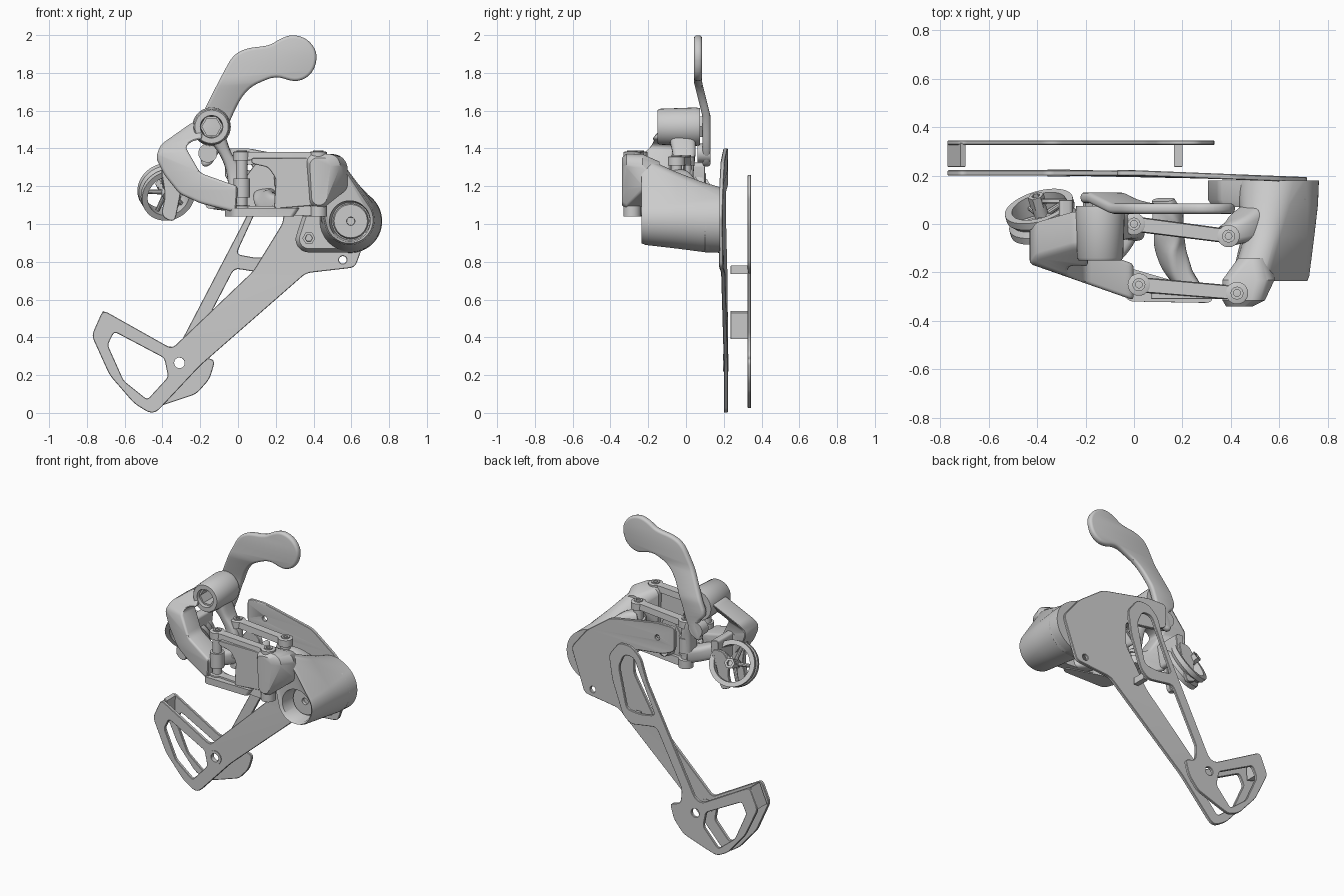
import bpy, bmesh, math
from mathutils import Vector, Matrix

if "Cube" in bpy.data.objects:
    bpy.data.objects.remove(bpy.data.objects["Cube"])

def finish(name, bm):
    bmesh.ops.remove_doubles(bm, verts=bm.verts, dist=1e-5)
    bmesh.ops.recalc_face_normals(bm, faces=bm.faces)
    me = bpy.data.meshes.new(name)
    bm.to_mesh(me)
    bm.free()
    ob = bpy.data.objects.new(name, me)
    bpy.context.collection.objects.link(ob)
    return ob

def rounded(pts, r, k=4):
    out, n = [], len(pts)
    for i in range(n):
        a, b, c = (Vector(pts[(i + j) % n]) for j in (-1, 0, 1))
        p = b + (a - b).normalized() * min(r, (a - b).length * .48)
        q = b + (c - b).normalized() * min(r, (c - b).length * .48)
        for j in range(k + 1):
            t = j / k
            out.append(p * (1 - t) ** 2 + b * 2 * t * (1 - t) + q * t * t)
    return out

def circle(x, z, r, n=20):
    return [(x + r * math.cos(2 * math.pi * i / n), z + r * math.sin(2 * math.pi * i / n)) for i in range(n)]

def plate(name, loops, y0, y1, bev=.003, bend=None):
    """Flat profile in x-z with holes, thick from y0 to y1."""
    cu = bpy.data.curves.new(name, 'CURVE')
    cu.dimensions, cu.fill_mode = '2D', 'BOTH'
    cu.extrude, cu.bevel_depth, cu.offset = (y1 - y0) / 2 - bev, bev, -bev
    cu.bevel_resolution = 2 if bev > .01 else 0
    for loop in loops:
        s = cu.splines.new('POLY')
        s.points.add(len(loop) - 1)
        for p, v in zip(s.points, loop):
            p.co = (v[0], v[1], 0, 1)
        s.use_cyclic_u = True
    tmp = bpy.data.objects.new("tmp", cu)
    bpy.context.collection.objects.link(tmp)
    dg = bpy.context.evaluated_depsgraph_get()
    me = bpy.data.meshes.new_from_object(tmp.evaluated_get(dg))
    bm = bmesh.new()
    bm.from_mesh(me)
    bpy.data.objects.remove(tmp)
    bpy.data.meshes.remove(me)
    bm.transform(Matrix.Translation((0, (y0 + y1) / 2, 0)) @ Matrix.Rotation(math.pi / 2, 4, 'X'))
    if bend:
        for v in bm.verts:
            v.co.y += bend(v.co)
    return finish(name, bm)

def loft(name, rings, closed=False):
    bm = bmesh.new()
    R = [[bm.verts.new(p) for p in ring] for ring in rings]
    n = len(R[0])
    for a, b in zip(R, R[1:] + ([R[0]] if closed else [])):
        for i in range(n):
            bm.faces.new((a[i], a[(i + 1) % n], b[(i + 1) % n], b[i]))
    if not closed:
        bm.faces.new(R[0])
        bm.faces.new(R[-1])
    return finish(name, bm)

def hull(name, levels, axis='y', n=48):
    """Loft of outlines, each the belt around a few circles, stacked along an axis."""
    rings = []
    for h, circles in levels:
        ring = []
        for i in range(n):
            d = Vector((math.cos(2 * math.pi * (i + .5) / n), math.sin(2 * math.pi * (i + .5) / n)))
            p = max((Vector(c[:2]) + d * c[2] for c in circles), key=d.dot)
            ring.append((p.x, h, p.y) if axis == 'y' else (p.x, p.y, h))
        rings.append(ring)
    return loft(name, rings)

def lathe(name, p, d, prof, n=32, closed=False):
    q = Vector(d).to_track_quat('Z', 'Y')
    rings = [[Vector(p) + q @ Vector((r * math.cos(2 * math.pi * i / n), r * math.sin(2 * math.pi * i / n), h))
              for i in range(n)] for h, r in prof]
    return loft(name, rings, closed)

def sweep(name, stations, n=24, k=6):
    """Tapered bar: stations are x, y, z, half width in x-z, half depth along y."""
    S = [Vector(s) for s in stations]
    S = [S[0] * 2 - S[1]] + S + [S[-1] * 2 - S[-2]]
    pts = []
    for i in range(1, len(S) - 2):
        a, b, c, d = S[i - 1:i + 3]
        for j in range(k + (i == len(S) - 3)):
            t = j / k
            pts.append(.5 * (2 * b + (c - a) * t + (2 * a - 5 * b + 4 * c - d) * t * t + (3 * b - a - 3 * c + d) * t ** 3))
    rings = []
    for i, s in enumerate(pts):
        t = Vector((pts[min(i + 1, len(pts) - 1)] - pts[max(i - 1, 0)])[:3]).normalized()
        u = t.cross(Vector((0, 1, 0))).normalized()
        v = u.cross(t)
        ring = []
        for j in range(n):
            c, w = math.cos(2 * math.pi * j / n), math.sin(2 * math.pi * j / n)
            ring.append(Vector(s[:3]) + u * s[3] * math.copysign(abs(c) ** .6, c) + v * s[4] * math.copysign(abs(w) ** .6, w))
        rings.append(ring)
    return loft(name, rings)

# Cage plates and the bridges between them
pulley_window = rounded([(-.655, .43), (-.69, .36), (-.605, .17), (-.48, .07), (-.37, .19), (-.39, .29)], .02)
pivot = circle(-.31, .265, .028)
plate("outer_cage", [rounded([(-.47, 0), (-.55, .05), (-.68, .2), (-.775, .41), (-.715, .545), (-.35, .34), (.08, .75),
      (.24, 1.01), (.24, 1.17), (.02, 1.2), (-.07, 1.24), (-.07, 1.4), (.06, 1.4), (.42, 1.33), (.6, 1.2), (.72, 1.05),
      (.62, .77), (.36, .74), (-.2, .25), (-.43, .005)], .03), pulley_window, pivot,
      circle(.555, .81, .02), circle(.06, 1.3, .016)], .2, .222, bend=lambda c: -max(0, c.x) * .04)
plate("inner_cage", [rounded([(-.47, .02), (-.55, .06), (-.68, .21), (-.775, .41), (-.715, .545), (-.36, .345), (-.31, .36),
      (.05, 1.05), (.1, 1.2), (.17, 1.26), (.26, 1.26), (.335, 1.16), (.31, 1.0), (.23, .78), (.17, .735), (-.02, .765),
      (-.21, .4), (-.2, .3), (-.12, .28), (-.15, .18), (-.22, .1), (-.4, .04)], .03), pulley_window, pivot,
      rounded([(-.01, .84), (.1, .82), (.2, .83), (.26, 1.1), (.22, 1.19), (.15, 1.19), (.1, 1.08)], .03)], .326, .345)
plate("cage_end_bridge", [[(-.77, .41), (-.715, .54), (-.695, .53), (-.7, .39)]], .235, .335)
plate("cage_mid_bridge", [[(.165, .735), (.2, .735), (.2, .78), (.165, .78)]], .235, .33)
lathe("pulley_bushing", (-.31, .195, .265), (0, 1, 0), [(0, .028), (0, .046), (.03, .046), (.03, .028)], closed=True)

# Hanger arm
plate("hanger", [rounded([(-.2, 1.56), (-.11, 1.74), (-.03, 1.89), (.04, 1.93), (.17, 1.945), (.22, 1.98), (.29, 2.005),
      (.37, 1.98), (.42, 1.91), (.41, 1.83), (.37, 1.775), (.3, 1.75), (.2, 1.785), (.07, 1.73), (.01, 1.66),
      (-.05, 1.53), (-.09, 1.4), (-.14, 1.31), (-.19, 1.3), (-.2, 1.36), (-.16, 1.42), (-.23, 1.48)], .05)],
      .042, .085, .016, lambda c: max(0, min(.045, (1.75 - c.z) * .25)))
lathe("hanger_lug", (-.16, .06, 1.375), (0, 1, 0), [(0, .05), (.07, .05)])

# Upper mounting barrel with hollow bolt
lathe("mount_barrel", (-.14, -.15, 1.515), (0, 1, 0),
      [(.03, .056), (0, .06), (0, .088), (.01, .095), (.2, .102), (.225, .098), (.225, .05)], closed=True)
lathe("mount_bolt", (-.14, -.13, 1.515), (0, 1, 0), [(0, .05), (0, .062), (.25, .062), (.25, .05)], 6, True)

# Angled body: broad plate bent back to the left, inner leg closing the triangular gap
plate("body_arm", [rounded([(-.205, 1.54), (-.24, 1.54), (-.41, 1.42), (-.435, 1.35), (-.39, 1.26), (-.31, 1.16), (-.2, 1.11), (-.01, 1.06),
      (.0, 1.2), (-.06, 1.22), (-.2, 1.27), (-.28, 1.41), (-.24, 1.44), (-.185, 1.45)], .025)],
      -.315, -.165, .015, lambda c: -c.x * .35 + max(0, c.z - 1.38) * .9)
sweep("body_inner_arm", [(-.11, -.02, 1.46, .045, .07), (-.065, -.01, 1.37, .03, .06), (-.02, -.01, 1.27, .04, .05), (0, -.02, 1.12, .045, .05)])
sweep("body_bridge", [(-.14, -.17, 1.13, .05, .04), (-.06, -.08, 1.12, .05, .05), (0, .01, 1.12, .05, .04)])

# Parallelogram: links above and below, pivot posts and socket bolts
inner, outer = [(0, 0), (.39, -.05)], [(.02, -.25), (.425, -.285)]
for tag, (a, b), top in (("inner", inner, 1.36), ("outer", outer, 1.385)):
    for z0, z1, side in ((top - .045, top - .005, "upper"), (1.045, 1.095, "lower")):
        hull(f"{tag}_{side}_link", [(z0, [(*a, .032), (*b, .03)]), (z1, [(*a, .028), (*b, .026)])], 'z', 32)
        for i, p in enumerate((a, b)):
            lathe(f"{tag}_{side}_link_eye_{i}", (*p, z0 - .005), (0, 0, 1), [(0, .046), (z1 - z0 + .005, .046), (z1 - z0 + .008, .04)], 24)
    for i, p in enumerate((a, b)):
        lathe(f"{tag}_pivot_post_{i}", (*p, 1.08), (0, 0, 1), [(0, .03), (top - 1.09, .03)], 20)
        lathe(f"{tag}_pivot_lug_{i}", (*p, 1.14), (0, 0, 1), [(0, .044), (.1, .044)], 20)
        lathe(f"{tag}_pivot_bolt_{i}", (*p, top + .005), (0, 0, -1), [(.015, .014), (0, .014), (0, .027), (.06, .027)], 12)
plate("outer_link_web", [rounded([(.19, 1.08), (.42, 1.1), (.42, 1.35), (.07, 1.35), (.07, 1.32), (.16, 1.3), (.2, 1.24)], .02)], -.31, -.26)
plate("inner_link_web", [rounded([(.02, 1.07), (.39, 1.07), (.39, 1.12), (.2, 1.17), (.19, 1.3), (.1, 1.33), (.04, 1.25)], .03)], -.03, .005, bend=lambda c: -c.x * .09)
hull("lower_cover", [(1.04, [(-.045, -.2, .025), (.0, -.28, .04), (.27, -.3, .025)]), (1.085, [(-.045, -.2, .025), (.0, -.28, .04), (.3, -.3, .025)])], 'z')
sweep("cable_guide", [(.12, .1, 1.17, .06, .02), (.14, .03, 1.15, .06, .05), (.15, -.1, 1.12, .06, .05), (.19, -.2, 1.1, .06, .05), (.26, -.28, 1.1, .05, .03)])

# Lower knuckle: hollow barrel flowing up to the pivot lobe
hull("knuckle", [(-.12, [(.597, 1.015, .1)]), (-.22, [(.592, 1.015, .108)]), (-.235, [(.59, 1.023, .125), (.485, 1.27, .075)]),
     (-.215, [(.59, 1.022, .133), (.49, 1.265, .085)]), (-.05, [(.594, 1.02, .15), (.54, 1.19, .085)]),
     (.08, [(.596, 1.016, .163), (.56, 1.1, .125)]), (.18, [(.595, 1.015, .168), (.58, 1.04, .155)])], n=64)
hull("knuckle_lobe", [(-.34, [(.42, 1.31, .04), (.45, 1.31, .04), (.43, 1.14, .04)]),
     (-.315, [(.41, 1.325, .045), (.48, 1.31, .06), (.43, 1.13, .05), (.46, 1.2, .05)]),
     (-.23, [(.41, 1.325, .045), (.5, 1.29, .08), (.53, 1.21, .05), (.42, 1.14, .05)]),
     (-.14, [(.49, 1.27, .06), (.53, 1.2, .05)])])
hull("knuckle_flange", [(.07, [(.59, 1.02, .15), (.375, .92, .05), (.4, 1.03, .04)]),
     (.1, [(.595, 1.015, .165), (.375, .92, .07), (.39, 1.03, .05)]), (.18, [(.595, 1.015, .165), (.375, .92, .07), (.39, 1.03, .05)])])
lathe("flange_screw", (.375, .06, .925), (0, 1, 0), [(.015, .018), (0, .02), (0, .034), (.03, .034)], 6)
lathe("knuckle_cap", (.597, -.14, 1.015), (0, 1, 0), [(.03, .02), (0, .022), (0, .088), (.01, .094), (.03, .094)])
sweep("knuckle_inner_lug", [(.38, -.05, 1.22, .07, .045), (.44, -.02, 1.2, .08, .06), (.53, .03, 1.12, .08, .08)])

# Cable wheel with spokes and guards
c, ax = Vector((-.38, .03, 1.17)), Vector((-.25, .85, .42)).normalized()
q = ax.to_track_quat('Z', 'Y')
lathe("cable_wheel_rim", c, ax, [(-.05, .115), (-.05, .145), (-.02, .145), (0, .128), (.02, .145), (.05, .145), (.05, .115)], 48, True)
lathe("cable_wheel_hub", c, ax, [(-.05, .03), (.06, .03)], 20)
for i in range(5):
    d = q @ Vector((math.cos(i * 1.2566), math.sin(i * 1.2566), 0))
    lathe(f"wheel_spoke_{i}", c, d, [(.02, .014), (.12, .011)], 10)
plate("wheel_guard_front", [rounded([(-.41, 1.3), (-.3, 1.33), (-.3, 1.18), (-.335, 1.005), (-.41, 1.04), (-.385, 1.15)], .04)], -.085, -.05)
plate("wheel_guard_back", [rounded([(-.4, 1.2), (-.35, 1.27), (-.27, 1.27), (-.3, 1.15), (-.335, 1.01), (-.41, 1.04), (-.385, 1.13)], .03)], .085, .105)
lathe("wheel_bolt", c + ax * .1, -ax, [(.02, .018), (0, .018), (0, .034), (.05, .034)], 6)
plate("wheel_bracket", [rounded([(-.31, 1.16), (-.27, 1.16), (-.25, 1.32), (-.31, 1.33)], .02)], -.08, .1)

bpy.ops.object.select_all(action='SELECT')
bpy.context.view_layer.objects.active = bpy.data.objects["knuckle"]
bpy.ops.object.shade_smooth_by_angle(angle=math.radians(35))
